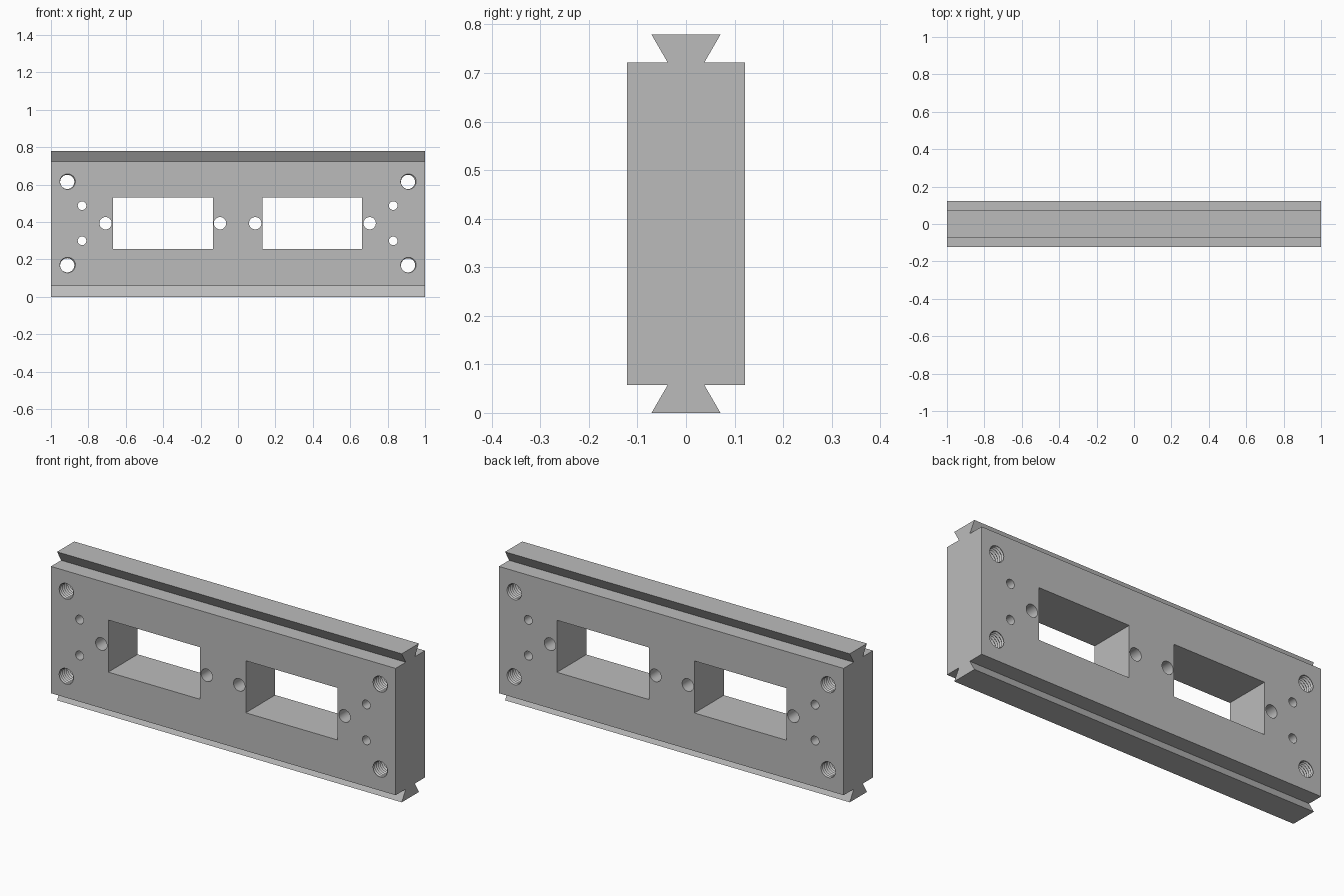
import bpy, bmesh, math
from mathutils import Matrix, Vector

if "Cube" in bpy.data.objects:
    bpy.data.objects.remove(bpy.data.objects["Cube"], do_unlink=True)

HALF_D, NECK, RAIL = 0.122, 0.038, 0.071   # half depths of body, neck and rail
BASE, HEIGHT = 0.057, 0.779
MID = HEIGHT / 2
SHIFT = -0.002                             # hole pattern offset in x

metal = bpy.data.materials.new("light grey metal")
metal.use_nodes = True
grey = (0.5, 0.5, 0.5, 1)
metal.diffuse_color = grey
metal.node_tree.nodes["Principled BSDF"].inputs["Base Color"].default_value = grey


def make_object(name, bm):
    bmesh.ops.recalc_face_normals(bm, faces=bm.faces)
    mesh = bpy.data.meshes.new(name)
    bm.to_mesh(mesh)
    bm.free()
    mesh.materials.append(metal)
    obj = bpy.data.objects.new(name, mesh)
    bpy.context.collection.objects.link(obj)
    return obj


def add_hole(bm, x, z, radius):
    place = Matrix.Translation((x, 0, z)) @ Matrix.Rotation(math.pi / 2, 4, 'X')
    bmesh.ops.create_cone(bm, cap_ends=True, segments=32, radius1=radius,
                          radius2=radius, depth=0.4, matrix=place)


def add_window(bm, x, z, width, height):
    place = Matrix.Translation((x, 0, z)) @ Matrix.Diagonal((width, 0.4, height, 1))
    bmesh.ops.create_cube(bm, size=1, matrix=place)


def add_thread(bm, x, z, r_min=0.038, r_max=0.045, pitch=0.0145, n=24, turns=22):
    """Helical V-thread plug, closed by a fan at each end."""
    def point(k, radius, lift):
        a = math.tau * k / n
        y = (k / n + lift - turns / 2) * pitch
        return bm.verts.new((x + radius * math.cos(a), y, z + radius * math.sin(a)))
    steps = n * turns
    crest = [point(k, r_min, 0) for k in range(steps + 1)]
    root = [point(k, r_max, 0.5) for k in range(steps + 1 - n)]
    faces = []
    for k in range(steps - n):
        faces.append(bm.faces.new((crest[k], crest[k + 1], root[k + 1], root[k])))
        faces.append(bm.faces.new((root[k], root[k + 1], crest[k + n + 1], crest[k + n])))
    rim = [e for e in {e for f in faces for e in f.edges} if e.is_boundary]
    ends = {s: bm.verts.new((x, s * pitch * turns / 2, z)) for s in (-1, 1)}
    for e in rim:
        side = 1 if e.verts[0].co.y > 0 else -1
        bm.faces.new((e.verts[0], e.verts[1], ends[side]))


# Plate with a dovetail rail along its top and bottom
side = [(RAIL, 0), (NECK, BASE), (HALF_D, BASE),
        (HALF_D, HEIGHT - BASE), (NECK, HEIGHT - BASE), (RAIL, HEIGHT)]
outline = side + [(-y, z) for y, z in reversed(side)]
bm = bmesh.new()
face = bm.faces.new([bm.verts.new((-1, y, z)) for y, z in outline])
extruded = bmesh.ops.extrude_face_region(bm, geom=[face])
bmesh.ops.translate(bm, vec=Vector((2, 0, 0)),
                    verts=[g for g in extruded["geom"] if isinstance(g, bmesh.types.BMVert)])
plate = make_object("dovetail_plate", bm)

# Openings: windows, screw holes, pin holes and threaded corner holes
bm = bmesh.new()
for s in (-1, 1):
    add_window(bm, s * 0.399 + SHIFT, 0.393, 0.533, 0.273)
    for x in (0.094, 0.706):
        add_hole(bm, s * x + SHIFT, 0.393, 0.033)
    for up in (-1, 1):
        add_hole(bm, s * 0.832 + SHIFT, 0.393 + up * 0.094, 0.023)
        add_thread(bm, s * 0.911 + SHIFT, 0.391 + up * 0.223)
cutter = make_object("opening_cutter", bm)
cutter.hide_render = True

cut = plate.modifiers.new("openings", 'BOOLEAN')
cut.operation = 'DIFFERENCE'
cut.solver = 'EXACT'
cut.object = cutter
bpy.ops.object.select_all(action='DESELECT')
plate.select_set(True)
bpy.context.view_layer.objects.active = plate
bpy.ops.object.modifier_apply(modifier=cut.name)
bpy.data.objects.remove(cutter, do_unlink=True)
bpy.ops.object.shade_smooth_by_angle(angle=math.radians(30))
